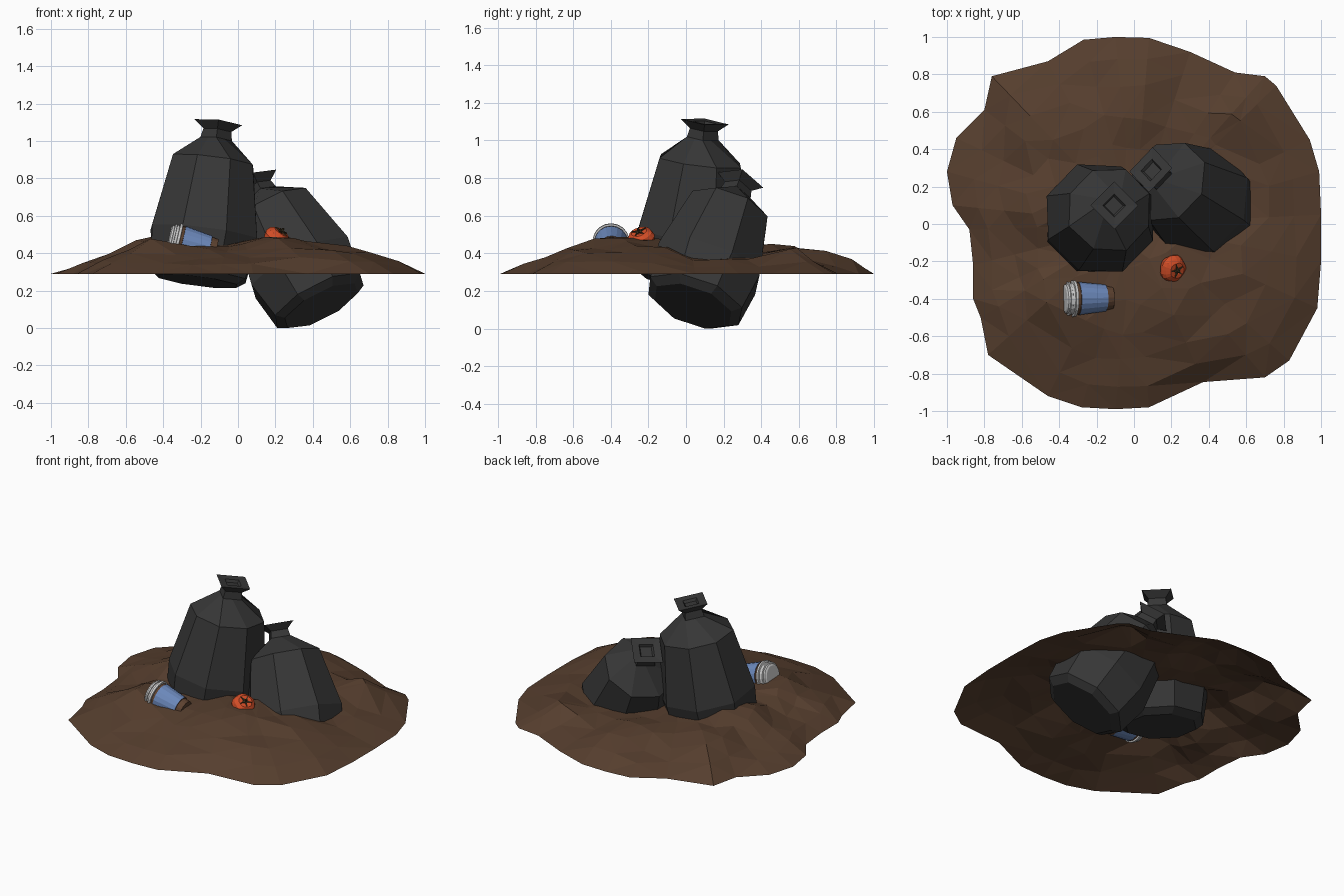
import bpy, bmesh, math, random
from mathutils import Vector

if "Cube" in bpy.data.objects:
    bpy.data.objects.remove(bpy.data.objects["Cube"])

random.seed(4)
RIM_Z = 0.29


def material(name, rgb):
    m = bpy.data.materials.new(name)
    m.diffuse_color = (*rgb, 1)
    m.use_nodes = True
    m.node_tree.nodes["Principled BSDF"].inputs["Base Color"].default_value = m.diffuse_color
    return m


SOIL = material("soil brown", (0.092, 0.048, 0.027))
BLACK = material("bag charcoal", (0.037, 0.037, 0.037))
BLUE = material("sleeve blue", (0.15, 0.25, 0.50))
CARD = material("cup brown", (0.11, 0.055, 0.03))
LID = material("lid light grey", (0.58, 0.58, 0.58))
RED = material("tomato red", (0.65, 0.075, 0.02))
STEM = material("stem dark", (0.05, 0.035, 0.015))


def finish(bm, name, mats):
    bmesh.ops.recalc_face_normals(bm, faces=bm.faces)
    me = bpy.data.meshes.new(name)
    bm.to_mesh(me)
    bm.free()
    for m in mats:
        me.materials.append(m)
    ob = bpy.data.objects.new(name, me)
    bpy.context.collection.objects.link(ob)
    return ob


def loft(rings, caps=True, mat_of_band=lambda i: 0):
    """Skin a list of equal-length point rings."""
    bm = bmesh.new()
    rows = [[bm.verts.new(p) for p in r] for r in rings]
    n = len(rows[0])
    for i, (a, b) in enumerate(zip(rows, rows[1:])):
        for k in range(n):
            f = bm.faces.new((a[k], a[(k + 1) % n], b[(k + 1) % n], b[k]))
            f.material_index = mat_of_band(i)
    if caps:
        bm.faces.new(rows[0][::-1]).material_index = mat_of_band(0)
        bm.faces.new(rows[-1]).material_index = mat_of_band(len(rows) - 2)
    return bm


def place(ob, origin, axis):
    ob.rotation_mode = 'QUATERNION'
    ob.rotation_quaternion = Vector((0, 0, 1)).rotation_difference(Vector(axis))
    ob.location = origin


# Soil mound: open sheet, ragged outline, height blended from a few spots
outline = [(0.99, 0.28), (0.94, 0.45), (0.76, 0.74), (0.70, 0.79), (0.54, 0.81),
           (0.30, 0.92), (0.08, 0.995), (-0.10, 1.0), (-0.27, 0.985), (-0.46, 0.87),
           (-0.76, 0.79), (-0.80, 0.61), (-0.95, 0.46), (-1.0, 0.28), (-0.97, 0.10),
           (-0.88, -0.03), (-0.86, -0.22), (-0.86, -0.40), (-0.82, -0.50),
           (-0.78, -0.70), (-0.46, -0.92), (-0.28, -0.98), (-0.10, -0.99),
           (0.08, -0.98), (0.37, -0.845), (0.70, -0.82), (0.83, -0.73),
           (0.98, -0.45), (1.0, -0.20), (1.0, 0.05)]
spots = [(0.2, -0.5, .48), (0.2, -0.28, .50), (-0.1, -0.42, .44), (-0.46, 0.1, .50),
         (-0.30, -0.45, .45), (-0.45, -0.38, .475), (0.55, -0.2, .44),
         (0.72, 0.15, .37), (0.6, 0.4, .38), (0.82, -0.35, .42), (0, 0.64, .44),
         (0.55, 0.62, .43), (-0.5, 0.5, .46), (-0.72, 0.05, .40), (-0.5, -0.65, .41),
         (0, -0.72, .38), (0.5, -0.6, .42)]
controls = spots + [(x, y, RIM_Z) for x, y in outline]


def ground(x, y):
    total = weight = 0
    for cx, cy, cz in controls:
        w = 1 / ((x - cx) ** 2 + (y - cy) ** 2 + 0.001) ** 1.6
        total += w * cz
        weight += w
    return total / weight


rings = []
for s in (1, 0.87, 0.73, 0.58, 0.42, 0.22):
    ring = []
    for x, y in outline:
        j = 0 if s == 1 else random.uniform(-0.02, 0.02)
        px, py = x * (s + j), y * (s + j)
        z = RIM_Z if s == 1 else ground(px, py) + j * 0.3
        if s == 0.87:  # even slope up from the rim
            z = RIM_Z + 0.55 * (ground(x * 0.72, y * 0.72) - RIM_Z) + j * 0.3
        ring.append((px, py, z))
    rings.append(ring)
bm = loft(rings, caps=False)
bm.verts.ensure_lookup_table()
bm.faces.new(bm.verts[-len(outline):])
bmesh.ops.recalc_face_normals(bm, faces=bm.faces)
bmesh.ops.triangulate(bm, faces=bm.faces)
finish(bm, "soil_mound", [SOIL])


# Garbage bags: eight-sided sack with a square tied neck and flared top
def bag(name, bottom, top, width):
    bottom, top = Vector(bottom), Vector(top)
    length = (top - bottom).length
    # (height fraction, radius, square?)
    profile = [(0, 0.225, 0), (0.04, 0.277, 0), (0.30, 0.308, 0), (0.755, 0.232, 0),
               (0.895, 0.085, 1), (0.95, 0.075, 1),
               (1.0, 0.128, 1), (0.995, 0.062, 1), (0.975, 0.05, 1)]
    rings = []
    for h, r, square in profile:
        ring = []
        for k in range(8):
            a = k * math.pi / 4
            if square:
                q = r * (0.707 if k % 2 else 1)
            else:
                a += math.pi / 8
                q = r * width * random.uniform(0.98, 1.02)
            ring.append((q * math.cos(a), q * math.sin(a), h * length))
        rings.append(ring)
    place(finish(loft(rings), name, [BLACK]), bottom, top - bottom)


bag("large_garbage_bag", (-0.215, 0.00, 0.25), (-0.105, 0.10, 1.10), 1.0)
bag("leaning_garbage_bag", (0.445, 0.035, 0.12), (0.09, 0.29, 0.79), 1.0)

# Paper cup lying on its side: ridged lid, coloured sleeve, card body
cup = [(0, 0.066), (0.006, 0.078), (0.016, 0.080), (0.018, 0.090), (0.028, 0.090),
       (0.030, 0.085), (0.042, 0.086), (0.044, 0.098), (0.058, 0.098), (0.060, 0.088),
       (0.074, 0.086), (0.075, 0.090), (0.225, 0.072), (0.226, 0.067), (0.262, 0.062)]
SIDES = 18
rings = [[(r * math.cos(2 * math.pi * k / SIDES), r * math.sin(2 * math.pi * k / SIDES), h)
          for k in range(SIDES)] for h, r in cup]
ob = finish(loft(rings, mat_of_band=lambda i: 0 if i < 9 else 2 if i == 11 else 1),
            "paper_cup", [LID, CARD, BLUE])
place(ob, (-0.372, -0.40, 0.475), (1, 0.02, -0.24))

# Tomato with lobed flesh
rings = []
for h, r in [(-0.056, 0.02), (-0.045, 0.045), (-0.02, 0.068), (0.005, 0.074),
             (0.03, 0.064), (0.046, 0.042), (0.046, 0.022), (0.038, 0.006)]:
    rings.append([(r * (1 + 0.04 * math.cos(5 * a)) * math.cos(a),
                   r * (1 + 0.04 * math.cos(5 * a)) * math.sin(a), h)
                  for a in (k * math.pi / 10 for k in range(20))])
tomato_at, tomato_axis = (0.207, -0.238, 0.478), (0.5, -0.25, 0.75)
place(finish(loft(rings), "tomato", [RED]), tomato_at, tomato_axis)

# Five-pointed leaf crown and short stalk
star = [[((0.042 if k % 2 else 0.012) * s * math.cos(k * math.pi / 5),
          (0.042 if k % 2 else 0.012) * s * math.sin(k * math.pi / 5), h)
         for k in range(10)] for h, s in ((0.046, 1.0), (0.052, 0.95))]
place(finish(loft(star), "tomato_leaves", [STEM]), tomato_at, tomato_axis)
stalk = [[(r * math.cos(k * math.pi / 3), r * math.sin(k * math.pi / 3), h)
          for k in range(6)] for h, r in ((0.04, 0.008), (0.068, 0.006))]
place(finish(loft(stalk), "tomato_stalk", [STEM]), tomato_at, tomato_axis)
